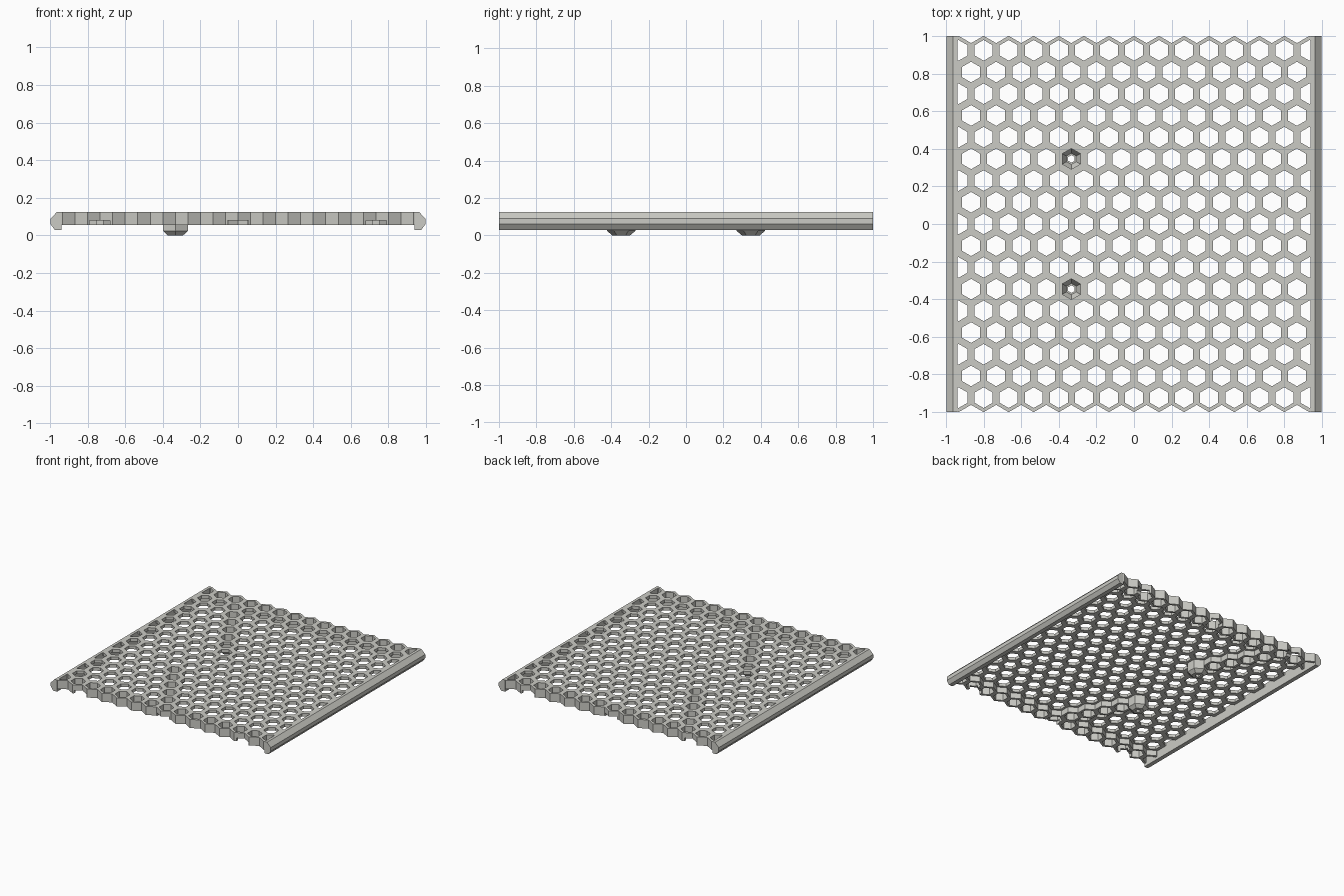
import bpy, bmesh, math
from mathutils import Vector

cube = bpy.data.objects.get("Cube")
if cube:
    bpy.data.objects.remove(cube)

PITCH = 2 / 15                      # spacing of cells along x
ROW = PITCH * math.sqrt(3) / 2      # spacing of rows along y
OUTER = PITCH / math.sqrt(3)        # corner radius of a cell
HOLE = 0.055                        # corner radius of its opening
LAST = 8                            # outermost row number
TOP, THIN, THICK = 0.125, 0.10, 0.055

grey = bpy.data.materials.new("warm light grey")
grey.use_nodes = True
grey.diffuse_color = (0.60, 0.60, 0.56, 1)
grey.node_tree.nodes["Principled BSDF"].inputs["Base Color"].default_value = grey.diffuse_color


def finish(name, bm):
    bmesh.ops.recalc_face_normals(bm, faces=bm.faces)
    mesh = bpy.data.meshes.new(name)
    bm.to_mesh(mesh)
    bm.free()
    mesh.materials.append(grey)
    obj = bpy.data.objects.new(name, mesh)
    bpy.context.collection.objects.link(obj)
    return obj


def hexagon(x, y, r):
    return [(x + r * math.sin(math.radians(60 * i)),
             y + r * math.cos(math.radians(60 * i))) for i in range(6)]


def honeycomb(name, cells, top, bottom):
    """Join hexagonal rings into one sheet, trim it at the rails, thicken it."""
    bm = bmesh.new()
    for x, y in cells:
        rim = [bm.verts.new((*p, top)) for p in hexagon(x, y, OUTER)]
        hole = [bm.verts.new((*p, top)) for p in hexagon(x, y, HOLE)]
        for i in range(6):
            j = (i + 1) % 6
            bm.faces.new((rim[i], rim[j], hole[j], hole[i]))
    bmesh.ops.remove_doubles(bm, verts=bm.verts, dist=0.0005)
    for side in (-1, 1):
        bmesh.ops.bisect_plane(bm, geom=bm.verts[:] + bm.edges[:] + bm.faces[:],
                               plane_co=(side * 0.945, 0, 0), plane_no=(side, 0, 0),
                               clear_outer=True)
    extruded = bmesh.ops.extrude_face_region(bm, geom=bm.faces[:], use_keep_orig=True)
    moved = [g for g in extruded["geom"] if isinstance(g, bmesh.types.BMVert)]
    bmesh.ops.translate(bm, verts=moved, vec=(0, 0, bottom - top))
    return finish(name, bm)


def row_cells(row):
    shift = 0.5 * (row % 2)
    return [((k + shift) * PITCH, row * ROW) for k in range(-8, 9)
            if abs(k + shift) < 8]


# Thin honeycomb sheet
honeycomb("honeycomb_sheet",
          [c for r in range(-LAST, LAST + 1) for c in row_cells(r)], TOP, THIN)

# Deep cells along both ends, and slanting ribs from the posts to the ends
POST_X, POST_ROW = -2.5 * PITCH, 3
deep = row_cells(LAST) + row_cells(-LAST)
for side in (-1, 1):
    for step in range(LAST - POST_ROW):
        deep.append((POST_X - side * step * PITCH / 2, side * (POST_ROW + step) * ROW))
ribs = honeycomb("deep_cells", deep, THIN, THICK)

# Slots in the underside of both ends
bm = bmesh.new()
for x in (-0.735, 0, 0.735):
    for side in (-1, 1):
        box = bmesh.ops.create_cube(bm, size=1)["verts"]
        bmesh.ops.scale(bm, verts=box, vec=(0.11, 0.09, 0.04))
        bmesh.ops.translate(bm, verts=box, vec=(x, side * 0.975, 0.06))
cutter = finish("slot_cutter", bm)
cutter.hide_render = True
cutter.hide_viewport = True
cut = ribs.modifiers.new("slots", "BOOLEAN")
cut.object = cutter
cut.operation = "DIFFERENCE"
cut.solver = "EXACT"

# Side rails
profile = [(0.94, 0.03), (0.975, 0.03), (0.997, 0.06), (0.997, 0.09), (0.963, TOP), (0.94, TOP)]
for name, side in (("left_rail", 1), ("right_rail", -1)):
    bm = bmesh.new()
    end = bm.faces.new([bm.verts.new((side * x, -1, z)) for x, z in profile])
    ext = bmesh.ops.extrude_face_region(bm, geom=[end], use_keep_orig=True)
    bmesh.ops.translate(bm, vec=(0, 2, 0),
                        verts=[g for g in ext["geom"] if isinstance(g, bmesh.types.BMVert)])
    finish(name, bm)

# Hollow hexagonal posts with a funnel inside
section = [(OUTER, THIN), (OUTER, 0.025), (0.047, 0), (0.02, 0),
           (0.02, 0.035), (0.03, 0.035), (HOLE, 0.075), (HOLE, THIN)]
for name, side in (("front_post", -1), ("back_post", 1)):
    bm = bmesh.new()
    rings = [[bm.verts.new((*p, z)) for p in hexagon(POST_X, side * POST_ROW * ROW, r)]
             for r, z in section]
    for n, ring in enumerate(rings):
        following = rings[(n + 1) % len(rings)]
        for i in range(6):
            j = (i + 1) % 6
            bm.faces.new((ring[i], ring[j], following[j], following[i]))
    finish(name, bm)
